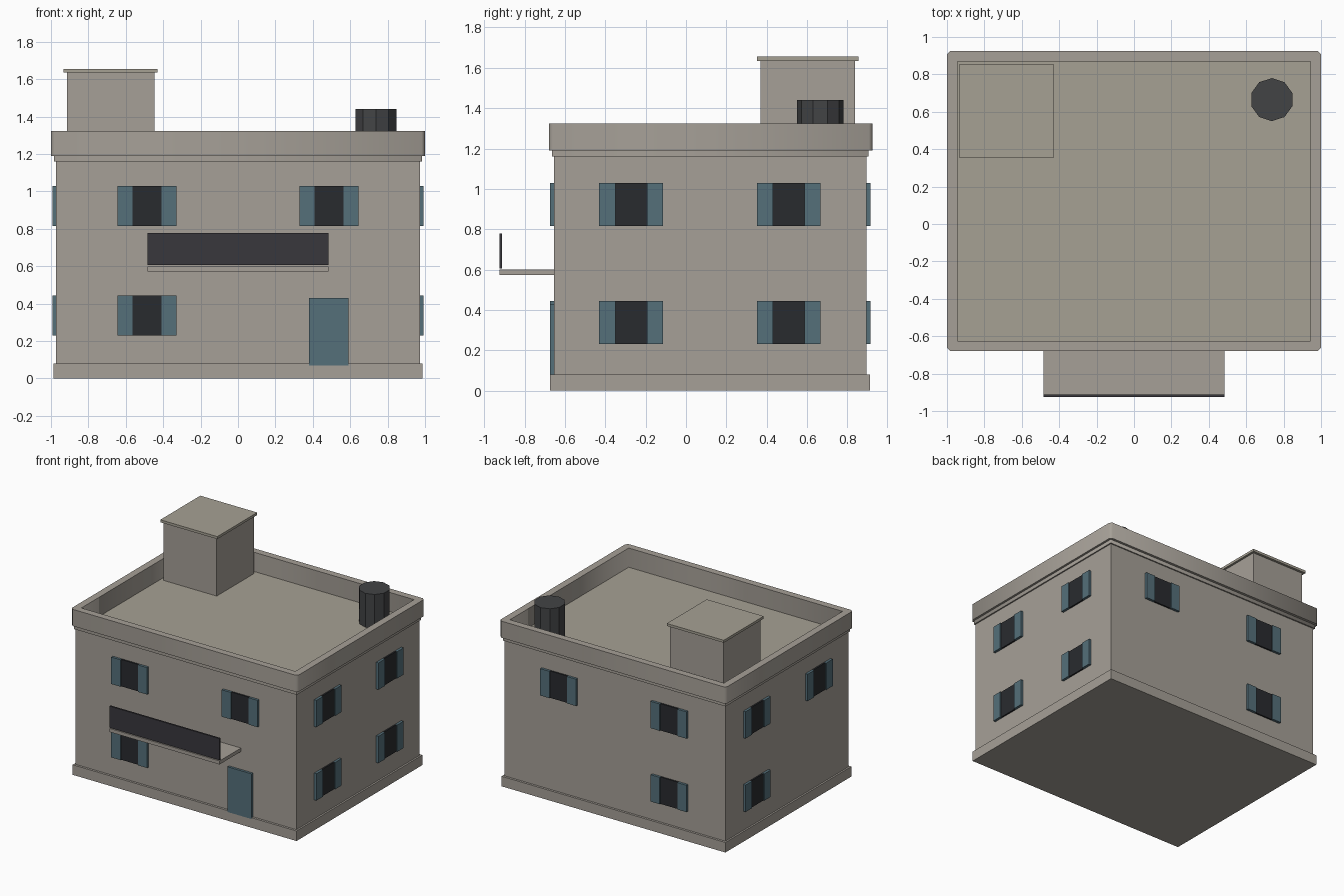
import bpy

if "Cube" in bpy.data.objects:
    bpy.data.objects.remove(bpy.data.objects["Cube"])

def material(name, rgb):
    m = bpy.data.materials.new(name)
    m.diffuse_color = (*rgb, 1)
    m.use_nodes = True
    m.node_tree.nodes["Principled BSDF"].inputs["Base Color"].default_value = m.diffuse_color
    return m

WALL = material("wall_plaster", (0.38, 0.35, 0.31))
ROOF = material("roof_plaster", (0.38, 0.355, 0.295))
BLUE = material("blue_paint", (0.09, 0.16, 0.195))
GLASS = material("dark_glass", (0.022, 0.024, 0.028))
IRON = material("dark_iron", (0.04, 0.038, 0.046))
TANK = material("tank_plastic", (0.055, 0.057, 0.06))

def finish(obj, name, mat):
    obj.name = name
    obj.data.materials.clear()
    obj.data.materials.append(mat)
    return obj

def box(name, x, y, z, mat):
    """Box from (min, max) pairs."""
    bpy.ops.mesh.primitive_cube_add(size=1, location=[sum(p) / 2 for p in (x, y, z)])
    obj = bpy.context.object
    obj.scale = [abs(p[1] - p[0]) for p in (x, y, z)]
    bpy.ops.object.transform_apply(location=False, rotation=False, scale=True)
    return finish(obj, name, mat)

def ring(name, x, y, z, inner_x, inner_y, chamfer, mat):
    """Hollow rectangular band with chamfered outer corners."""
    c = chamfer
    outer = [(x[0] + c, y[0]), (x[1] - c, y[0]), (x[1], y[0] + c), (x[1], y[1] - c),
             (x[1] - c, y[1]), (x[0] + c, y[1]), (x[0], y[1] - c), (x[0], y[0] + c)]
    inner = [(inner_x[i], inner_y[j]) for i, j in ((0, 0), (1, 0), (1, 1), (0, 1))]
    curve = bpy.data.curves.new(name, 'CURVE')
    curve.dimensions = '2D'
    curve.fill_mode = 'BOTH'
    curve.extrude = (z[1] - z[0]) / 2
    for pts in (outer, inner):
        s = curve.splines.new('POLY')
        s.points.add(len(pts) - 1)
        for p, co in zip(s.points, pts):
            p.co = (*co, 0, 1)
        s.use_cyclic_u = True
    obj = bpy.data.objects.new(name, curve)
    obj.location.z = sum(z) / 2
    bpy.context.collection.objects.link(obj)
    bpy.ops.object.select_all(action='DESELECT')
    obj.select_set(True)
    bpy.context.view_layer.objects.active = obj
    bpy.ops.object.convert(target='MESH')
    return finish(bpy.context.object, name, mat)

X0, X1, Y0, Y1 = -0.973, 0.973, -0.655, 0.895   # wall faces

def panel(name, side, u, z, depth, mat):
    """Thin panel standing out from one wall; u runs along that wall."""
    wall, out = {"front": (Y0, -1), "back": (Y1, 1), "left": (X0, -1), "right": (X1, 1)}[side]
    d = sorted((wall - out * 0.01, wall + out * depth))
    if side in ("front", "back"):
        box(f"{side}_{name}", u, d, z, mat)
    else:
        box(f"{side}_{name}", d, u, z, mat)

def window(side, u, z0):
    z = (z0, z0 + 0.214)
    panel("window_pane", side, (u - 0.078, u + 0.078), z, 0.012, GLASS)
    for s in (-1, 1):
        panel("shutter", side, sorted((u + s * 0.078, u + s * 0.158)), z, 0.02, BLUE)

# Main body and plinth
box("main_walls", (X0, X1), (Y0, Y1), (0, 1.16), WALL)
box("plinth", (-0.987, 0.987), (-0.673, 0.913), (0, 0.08), WALL)
box("roof_deck", (-0.96, 0.96), (-0.642, 0.882), (1.14, 1.17), ROOF)

# Cornice strip and parapet around the roof
ring("cornice", (-0.983, 0.983), (-0.665, 0.905), (1.16, 1.19),
     (-0.943, 0.943), (-0.625, 0.87), 0.002, WALL)
ring("parapet", (-1, 1), (-0.68, 0.925), (1.19, 1.323),
     (-0.943, 0.943), (-0.625, 0.87), 0.018, WALL)

# Windows: both floors, with the gaps seen on front, back and left
LOW, HIGH = 0.231, 0.816
for side in ("front", "back"):
    for u, z in ((-0.487, LOW), (-0.487, HIGH), (0.487, HIGH)):
        window(side, u, z)
for u in (-0.272, 0.509):
    window("right", u, LOW)
    window("right", u, HIGH)
    window("left", u, HIGH)
window("left", 0.509, LOW)

# Door
panel("door", "front", (0.38, 0.592), (0.07, 0.43), 0.0195, BLUE)

# Balcony slab and front railing
box("balcony_slab", (-0.485, 0.485), (-0.925, -0.645), (0.572, 0.6), WALL)
box("balcony_railing", (-0.485, 0.485), (-0.925, -0.911), (0.606, 0.778), IRON)

# Stair house with overhanging cap
box("stair_house", (-0.915, -0.447), (0.37, 0.837), (1.15, 1.635), WALL)
box("stair_house_cap", (-0.932, -0.43), (0.353, 0.856), (1.635, 1.655), ROOF)

# Ten-sided water tank
bpy.ops.mesh.primitive_cylinder_add(vertices=10, radius=0.115, depth=0.28,
                                    location=(0.737, 0.665, 1.3))
finish(bpy.context.object, "water_tank", TANK)
